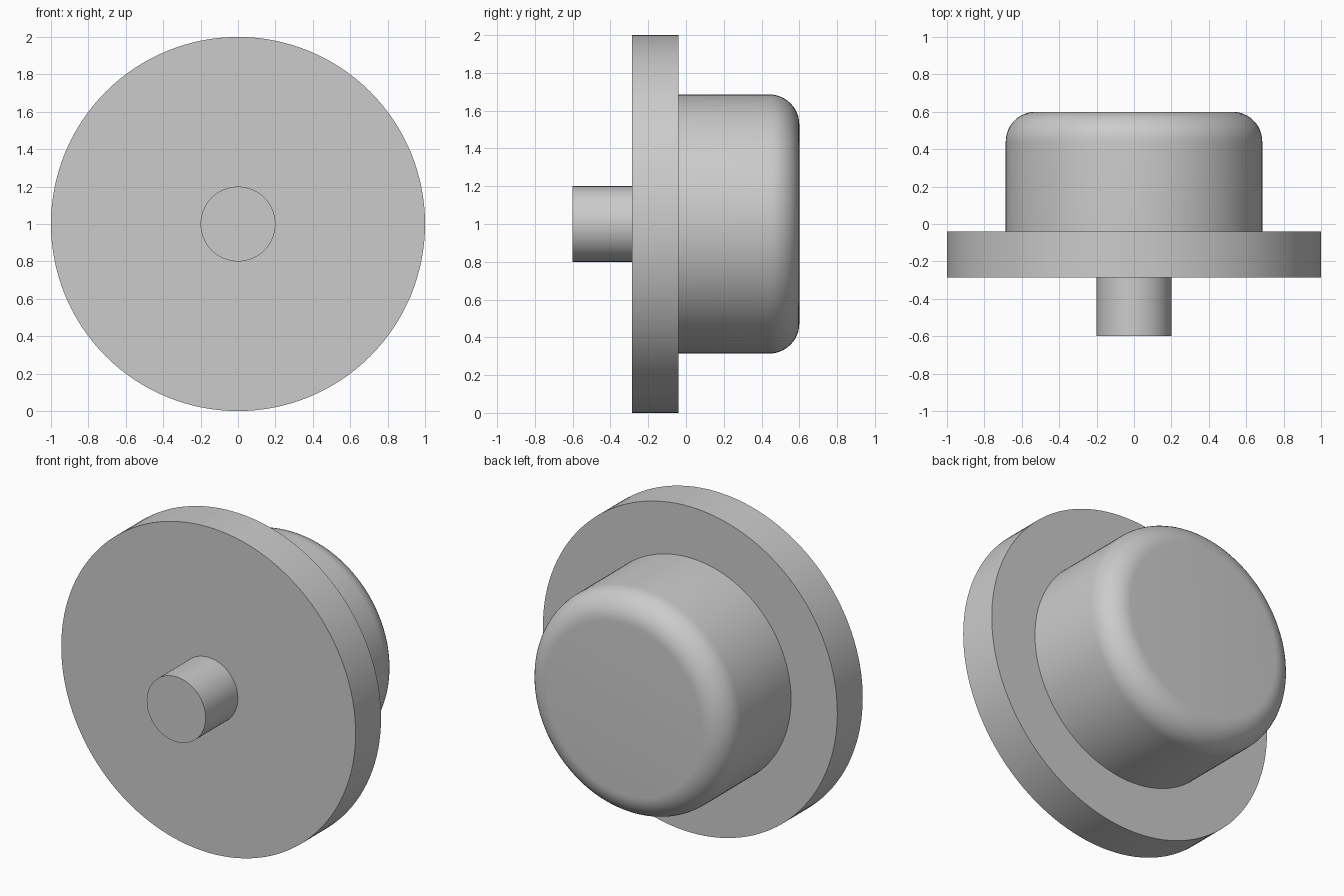
import bpy
import bmesh
import math
from mathutils import Matrix

if "Cube" in bpy.data.objects:
    bpy.data.objects.remove(bpy.data.objects["Cube"], do_unlink=True)

SEGMENTS = 128
AXIS_HEIGHT = 1.0

grey = bpy.data.materials.new("plain grey")
grey.use_nodes = True
colour = (0.6, 0.6, 0.6, 1.0)
grey.diffuse_color = colour
grey.node_tree.nodes["Principled BSDF"].inputs["Base Color"].default_value = colour


def disc(name, radius, y_front, y_back, round_back=0.0):
    """Solid cylinder along y, with an optional rounded rear rim."""
    bm = bmesh.new()
    bmesh.ops.create_cone(bm, cap_ends=True, segments=SEGMENTS,
                          radius1=radius, radius2=radius, depth=y_back - y_front)
    # Turn the local +z end towards the back (+y)
    bmesh.ops.rotate(bm, verts=bm.verts, matrix=Matrix.Rotation(-math.pi / 2, 3, 'X'))
    bmesh.ops.translate(bm, verts=bm.verts,
                        vec=(0, (y_front + y_back) / 2, AXIS_HEIGHT))
    if round_back:
        rim = [e for e in bm.edges if all(v.co.y > y_back - 0.001 for v in e.verts)]
        bmesh.ops.bevel(bm, geom=rim, offset=round_back, segments=12,
                        profile=0.5, affect='EDGES')
    mesh = bpy.data.meshes.new(name)
    bm.to_mesh(mesh)
    bm.free()
    mesh.materials.append(grey)
    obj = bpy.data.objects.new(name, mesh)
    bpy.context.collection.objects.link(obj)
    bpy.ops.object.select_all(action='DESELECT')
    obj.select_set(True)
    bpy.context.view_layer.objects.active = obj
    bpy.ops.object.shade_smooth_by_angle(angle=math.radians(30))
    return obj


# Front stem, wide flange and rounded rear body; ends sink slightly into the flange
disc("front_stem", 0.2, -0.6, -0.27)
disc("flange", 1.0, -0.287, -0.04)
disc("rear_body", 0.686, -0.06, 0.6, round_back=0.16)
